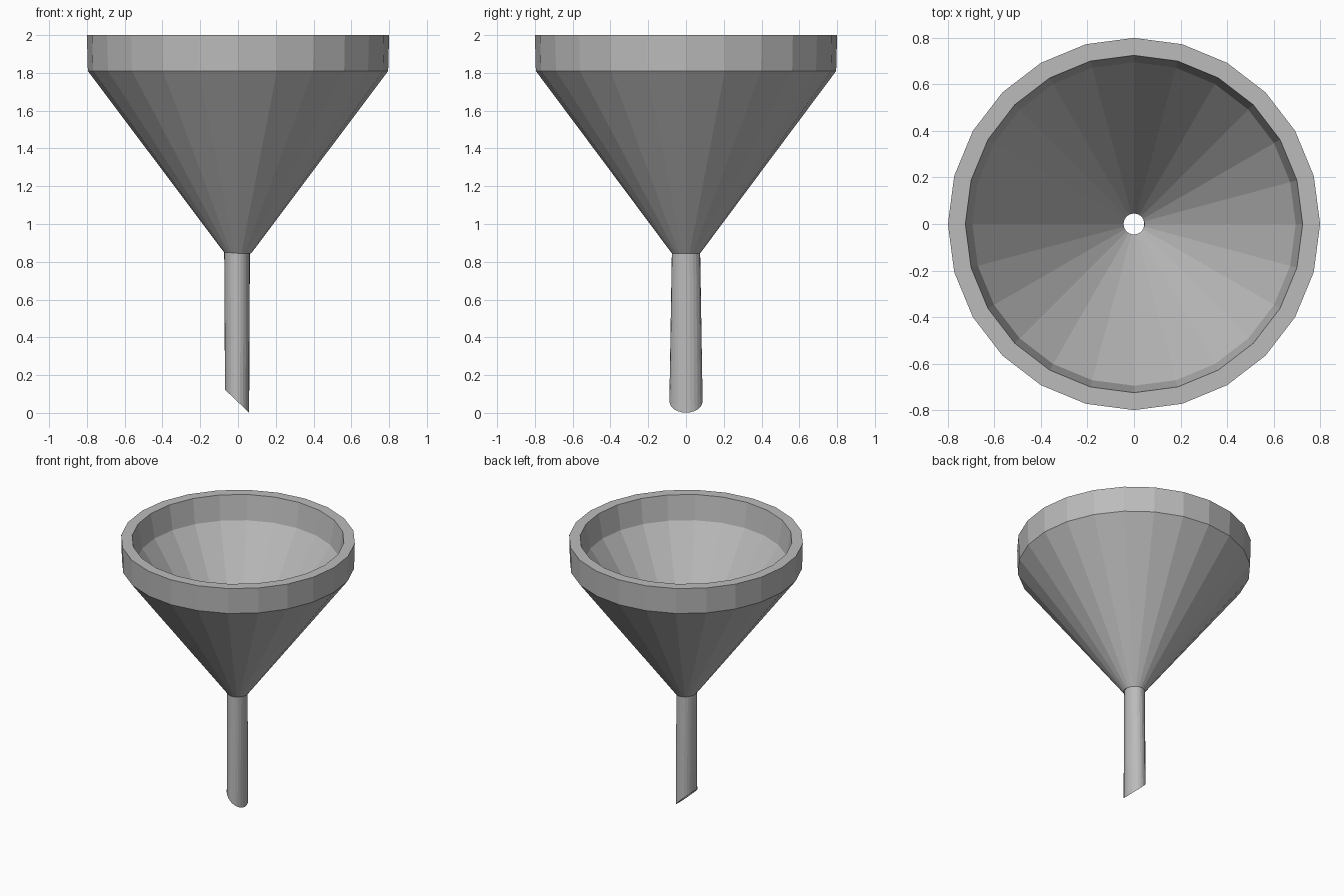
import bpy, bmesh, math

SIDES = 24

cube = bpy.data.objects.get("Cube")
if cube:
    bpy.data.objects.remove(cube, do_unlink=True)

grey = bpy.data.materials.new("grey metal")
grey.use_nodes = True
colour = (0.5, 0.5, 0.5, 1)
grey.diffuse_color = colour
grey.node_tree.nodes["Principled BSDF"].inputs["Base Color"].default_value = colour


def add_ring(bm, rx, ry, z, cx=0, slope=0):
    """Ring of vertices; slope tilts it along x for the cut tip."""
    ring = []
    for i in range(SIDES):
        a = math.tau * i / SIDES
        x = cx + rx * math.cos(a)
        ring.append(bm.verts.new((x, ry * math.sin(a), z - slope * (x - cx))))
    return ring


def loft(name, rings, closed=False):
    """Skin a row of rings into one flat-shaded object."""
    bm = bmesh.new()
    loops = [add_ring(bm, *r) for r in rings]
    pairs = list(zip(loops, loops[1:]))
    if closed:
        pairs.append((loops[-1], loops[0]))
    for a, b in pairs:
        for i in range(SIDES):
            j = (i + 1) % SIDES
            bm.faces.new((a[i], a[j], b[j], b[i]))
    bmesh.ops.recalc_face_normals(bm, faces=bm.faces)
    mesh = bpy.data.meshes.new(name)
    bm.to_mesh(mesh)
    bm.free()
    mesh.materials.append(grey)
    obj = bpy.data.objects.new(name, mesh)
    bpy.context.collection.objects.link(obj)
    return obj


# Bowl with upright rim: outer wall up, over the rim, inner wall down
loft("funnel_bowl", [
    (0.07, 0.075, 0.845),
    (0.795, 0.795, 1.81),
    (0.8, 0.8, 2.0),
    (0.725, 0.725, 2.0),
    (0.695, 0.695, 1.82),
    (0.045, 0.045, 0.88),
], closed=True)

# Hollow spout, widening along y to a slanted tip
loft("funnel_spout", [
    (0.068, 0.075, 0.85, -0.005),
    (0.064, 0.088, 0.062, -0.005, 0.95),
    (0.048, 0.07, 0.062, -0.005, 0.95),
    (0.045, 0.045, 0.88),
], closed=True)
